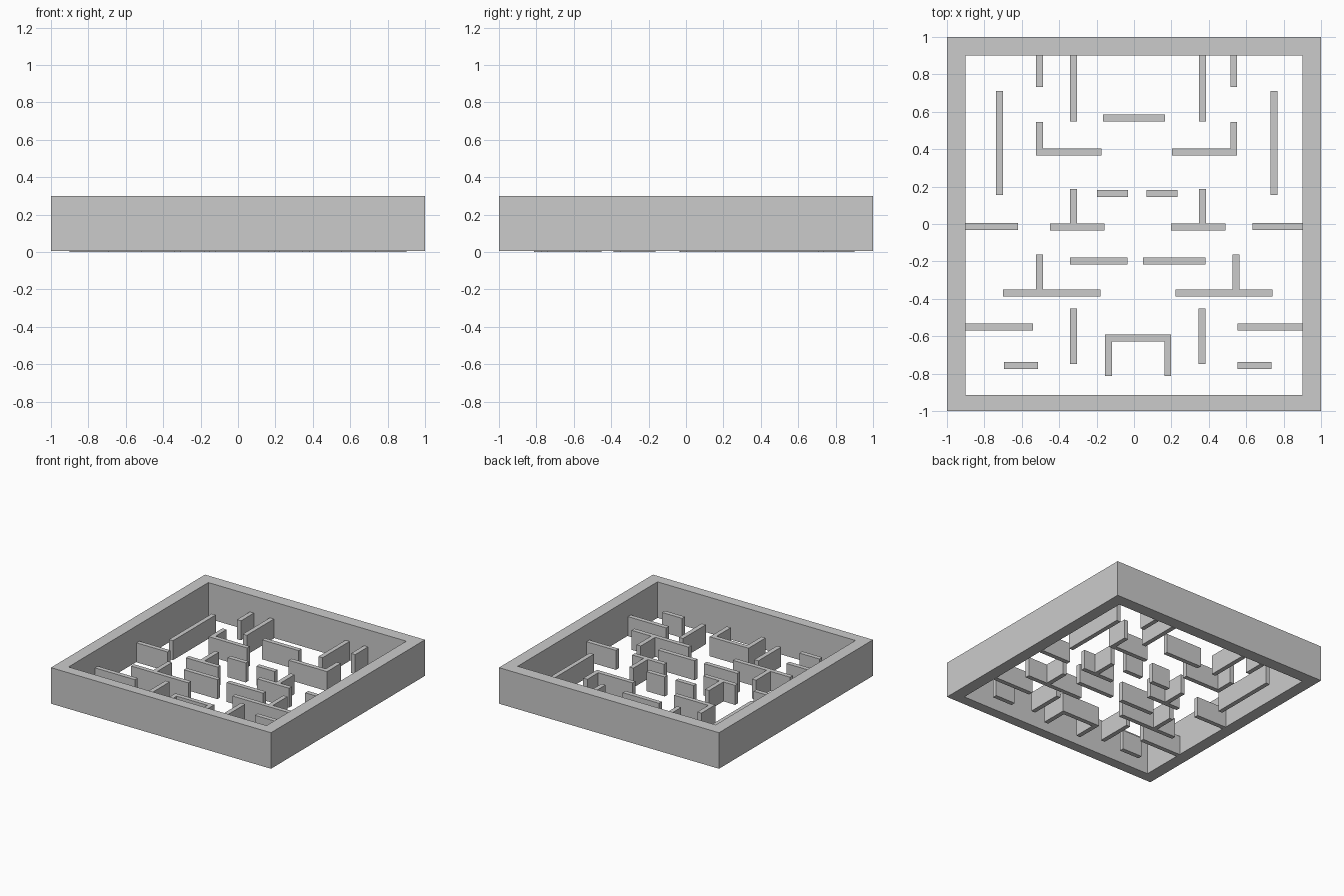
import bpy, bmesh

if "Cube" in bpy.data.objects:
    bpy.data.objects.remove(bpy.data.objects["Cube"])

T = 0.037          # inner wall thickness
WALL_H = 0.16      # inner wall height
FRAME_Z, FRAME_H = 0.004, 0.3


def prism(name, outline, z0, z1):
    """Extrude a closed 2D outline from z0 to z1."""
    bm = bmesh.new()
    face = bm.faces.new([bm.verts.new((x, y, z0)) for x, y in outline])
    ext = bmesh.ops.extrude_face_region(bm, geom=[face], use_keep_orig=True)
    for v in ext["geom"]:
        if isinstance(v, bmesh.types.BMVert):
            v.co.z = z1
    bmesh.ops.recalc_face_normals(bm, faces=bm.faces)
    me = bpy.data.meshes.new(name)
    bm.to_mesh(me)
    bm.free()
    ob = bpy.data.objects.new(name, me)
    bpy.context.collection.objects.link(ob)
    return ob


def box_outline(x0, x1, y0, y1):
    return [(x0, y0), (x1, y0), (x1, y1), (x0, y1)]


# Outer frame: a square ring with a slightly thinner front side
outer = box_outline(-1, 1, -1, 1)
inner = box_outline(-0.9, 0.9, -0.915, 0.9)
bm = bmesh.new()
rings = [[bm.verts.new((x, y, z)) for x, y in loop]
         for loop, z in ((outer, FRAME_Z), (outer, FRAME_H),
                         (inner, FRAME_H), (inner, FRAME_Z))]
for k in range(4):
    a, b = rings[k], rings[(k + 1) % 4]
    for i in range(4):
        j = (i + 1) % 4
        bm.faces.new((a[i], a[j], b[j], b[i]))
bmesh.ops.recalc_face_normals(bm, faces=bm.faces)
mesh = bpy.data.meshes.new("outer_frame")
bm.to_mesh(mesh)
bm.free()
bpy.context.collection.objects.link(bpy.data.objects.new("outer_frame", mesh))

# Walls running along x: (x start, x end, lower y)
cross_walls = [
    (-0.165, 0.167, 0.549),
    (-0.197, -0.031, 0.145), (0.066, 0.232, 0.145),
    (-0.9, -0.62, -0.031), (0.633, 0.9, -0.031),
    (-0.448, -0.159, -0.035), (0.199, 0.488, -0.035),
    (-0.341, -0.036, -0.217), (0.049, 0.381, -0.217),
    (-0.7, -0.18, -0.388), (0.221, 0.74, -0.388),
    (-0.9, -0.539, -0.57), (0.553, 0.9, -0.57),
    (-0.695, -0.513, -0.776), (0.553, 0.735, -0.776),
]
for x0, x1, y in cross_walls:
    prism("cross_wall", box_outline(x0, x1, y, y + T), 0, WALL_H)

# Walls running along y: (left x, y start, y end)
long_walls = [
    (-0.523, 0.733, 0.9), (0.515, 0.733, 0.9),
    (-0.341, 0.549, 0.9), (0.347, 0.549, 0.9),
    (-0.737, 0.155, 0.712), (0.73, 0.155, 0.712),
    (-0.341, 0.002, 0.187), (0.347, 0.002, 0.187),
    (-0.523, -0.351, -0.163), (0.526, -0.351, -0.163),
    (-0.341, -0.749, -0.452), (0.344, -0.749, -0.452),
]
for x, y0, y1 in long_walls:
    prism("long_wall", box_outline(x, x + T, y0, y1), 0, WALL_H)

# L-shaped corner walls: outer corner x, arm end x, direction of the arm
for cx, ex, s in ((-0.523, -0.175, 1), (0.552, 0.204, -1)):
    y0, y1 = 0.367, 0.546
    prism("corner_wall", [(cx, y0), (ex, y0), (ex, y0 + T), (cx + s * T, y0 + T),
                          (cx + s * T, y1), (cx, y1)], 0, WALL_H)

# U-shaped alcove opening to the front
x0, x1, y0, y1 = -0.154, 0.199, -0.814, -0.592
prism("alcove_wall", [(x0, y0), (x0 + T, y0), (x0 + T, y1 - T), (x1 - T, y1 - T),
                      (x1 - T, y0), (x1, y0), (x1, y1), (x0, y1)], 0, WALL_H)
